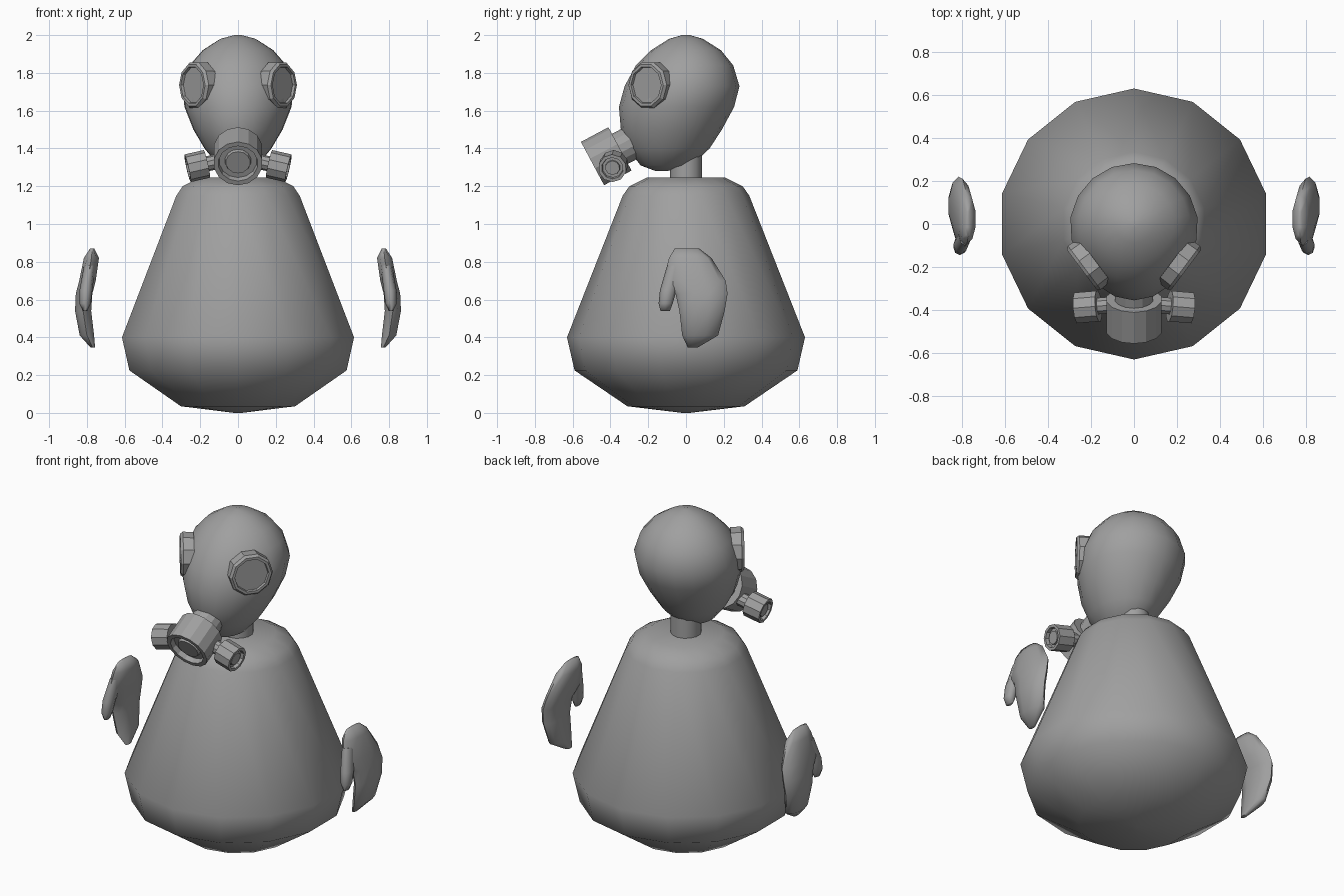
import bpy, bmesh, math
from mathutils import Vector

if "Cube" in bpy.data.objects:
    bpy.data.objects.remove(bpy.data.objects["Cube"])

grey = bpy.data.materials.new("grey")
grey.diffuse_color = (0.35, 0.35, 0.35, 1)
grey.use_nodes = True
grey.node_tree.nodes["Principled BSDF"].inputs["Base Color"].default_value = grey.diffuse_color


def finish(name, bm, smooth=None):
    bmesh.ops.recalc_face_normals(bm, faces=bm.faces)
    me = bpy.data.meshes.new(name)
    bm.to_mesh(me)
    bm.free()
    me.materials.append(grey)
    ob = bpy.data.objects.new(name, me)
    bpy.context.collection.objects.link(ob)
    if smooth:
        bpy.ops.object.select_all(action='DESELECT')
        ob.select_set(True)
        bpy.context.view_layer.objects.active = ob
        bpy.ops.object.shade_smooth_by_angle(angle=math.radians(smooth))
    return ob


def skin(bm, rings):
    """Join rings of points into a closed, capped tube."""
    vs = [[bm.verts.new(p) for p in ring] for ring in rings]
    n = len(vs[0])
    for a, b in zip(vs, vs[1:]):
        for i in range(n):
            bm.faces.new((a[i], a[(i + 1) % n], b[(i + 1) % n], b[i]))
    bm.faces.new(vs[0])
    bm.faces.new(vs[-1])


def loft(bm, rows, n, taper=0.0):
    """Horizontal ellipses: z, y from, y to, x centre, x half-width."""
    rings = []
    for z, y0, y1, xc, w in rows:
        ring = []
        for i in range(n):
            a = 2 * math.pi * i / n
            c = math.cos(a)
            x = w * math.sin(a) * (1 - taper * max(0, -c))
            ring.append((xc + x, (y0 + y1) / 2 + c * (y1 - y0) / 2, z))
        rings.append(ring)
    skin(bm, rings)


def lathe(bm, origin, axis, profile, n, phase=0.0):
    """Turn (radius, distance) points about an axis."""
    axis = Vector(axis).normalized()
    u = axis.cross(Vector((0, 0, 1))).normalized()
    v = u.cross(axis)
    rings = []
    for r, d in profile:
        rings.append([Vector(origin) + axis * d
                      + u * r * math.sin(phase + 2 * math.pi * i / n)
                      + v * r * math.cos(phase + 2 * math.pi * i / n) for i in range(n)])
    skin(bm, rings)


# Bell-shaped body with rounded underside
bm = bmesh.new()
body_profile = [(0.02, 0.0), (0.31, 0.035), (0.59, 0.225), (0.63, 0.40),
                (0.335, 1.15), (0.30, 1.20), (0.21, 1.245)]
loft(bm, [(z, -r, r, 0, r) for r, z in body_profile], 14)
finish("body", bm, 60)

# Neck
bm = bmesh.new()
loft(bm, [(1.22, -0.085, 0.085, 0, 0.085), (1.42, -0.085, 0.085, 0, 0.085)], 14)
finish("neck", bm, 40)

# Egg-shaped head leaning forward
bm = bmesh.new()
loft(bm, [(1.28, -0.16, -0.10, 0, 0.025), (1.31, -0.24, 0.03, 0, 0.105),
          (1.40, -0.31, 0.125, 0, 0.18), (1.50, -0.345, 0.19, 0, 0.24),
          (1.62, -0.355, 0.255, 0, 0.288), (1.73, -0.325, 0.283, 0, 0.30),
          (1.84, -0.265, 0.25, 0, 0.26), (1.92, -0.185, 0.185, 0, 0.19),
          (1.98, -0.09, 0.09, 0, 0.095), (2.0, -0.02, 0.02, 0, 0.02)], 18, 0.1)
finish("head", bm, 80)

# Mask snout with recessed front and inner disc, joined to the face
bm = bmesh.new()
front = (0, -0.495, 1.32)
snout_axis = (0, -0.88, -0.47)
lathe(bm, front, snout_axis,
      [(0.09, -0.28), (0.09, -0.165), (0.13, -0.165), (0.13, 0), (0.105, 0),
       (0.10, -0.03), (0.07, -0.03), (0.065, -0.012)], 14)
finish("mask_snout", bm)

for s, side in ((1, "right"), (-1, "left")):
    # Eyepiece: rim with sunken lens
    bm = bmesh.new()
    lathe(bm, (s * 0.243, -0.212, 1.735), (s * 0.8, -0.6, 0.0),
          [(0.125, -0.075), (0.127, -0.015), (0.115, 0), (0.10, 0), (0.097, -0.015)],
          10, math.pi / 10)
    finish(side + "_eyepiece", bm)

    # Side filter: stem, canister, recessed end
    bm = bmesh.new()
    lathe(bm, (s * 0.267, -0.39, 1.295), (s * 0.96, -0.08, -0.22),
          [(0.04, -0.19), (0.04, -0.105), (0.075, -0.105), (0.075, 0),
           (0.058, 0), (0.055, -0.02), (0.04, -0.02), (0.038, -0.008)], 10)
    finish(side + "_filter", bm)

    # Mitten hand: curved palm and thumb
    bm = bmesh.new()
    loft(bm, [(z, a, b, s * x, t) for z, a, b, x, t in (
        (0.87, -0.06, 0.07, 0.772, 0.012), (0.82, -0.09, 0.135, 0.776, 0.042),
        (0.70, -0.12, 0.21, 0.797, 0.046), (0.63, -0.055, 0.22, 0.815, 0.046),
        (0.54, -0.035, 0.205, 0.82, 0.045), (0.41, -0.02, 0.17, 0.80, 0.04),
        (0.345, 0.01, 0.06, 0.768, 0.012))], 10)
    loft(bm, [(z, a, b, s * x, t) for z, a, b, x, t in (
        (0.78, -0.10, 0.0, 0.785, 0.03), (0.65, -0.138, -0.05, 0.805, 0.034),
        (0.58, -0.145, -0.07, 0.81, 0.03), (0.54, -0.135, -0.085, 0.81, 0.012))], 8)
    finish(side + "_hand", bm, 70)
